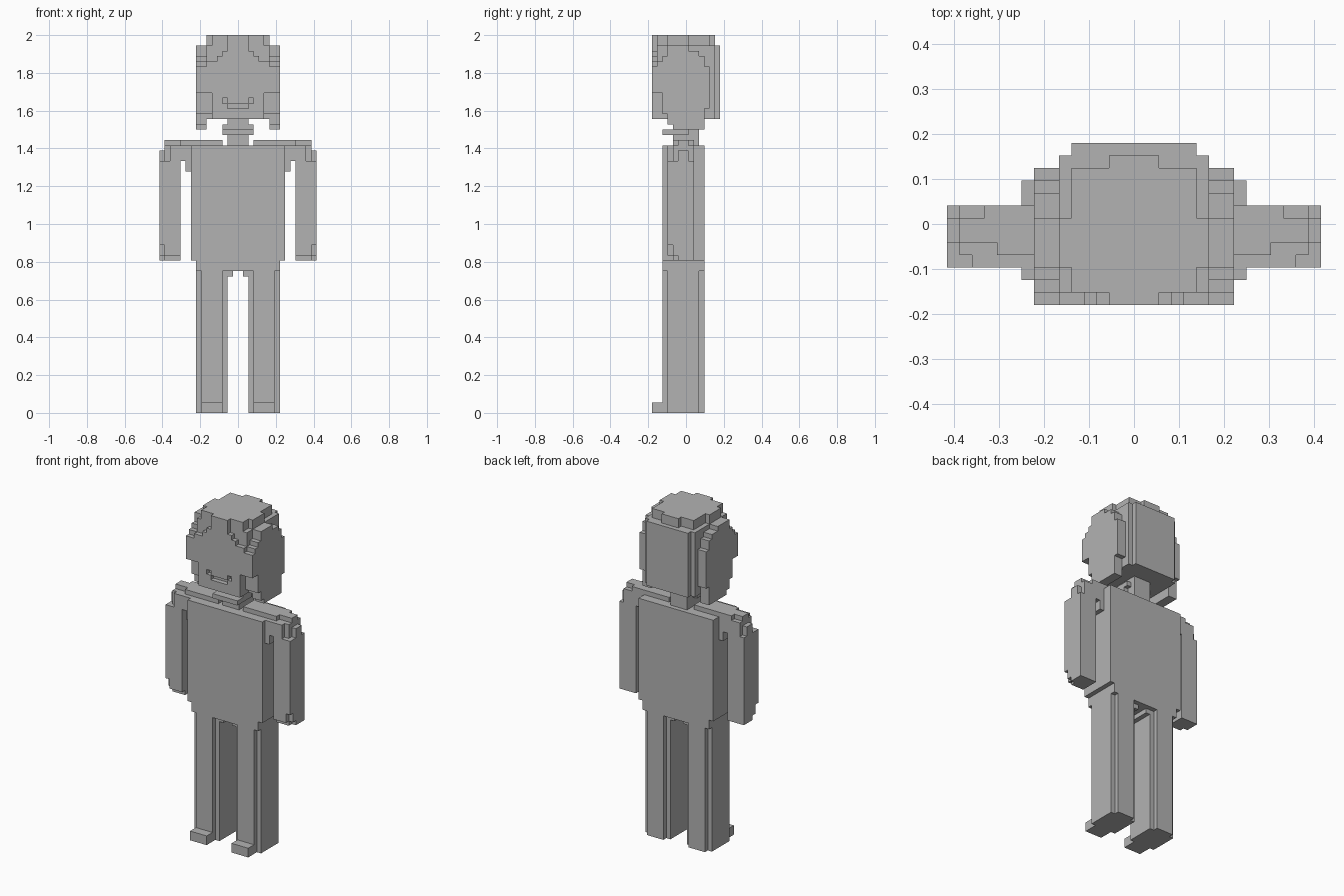
import bpy, bmesh, math

if "Cube" in bpy.data.objects:
    bpy.data.objects.remove(bpy.data.objects["Cube"])

U = 1 / 36          # edge of one block
CENTRE_Y = 6.5      # depth is counted in blocks from the front

grey = bpy.data.materials.new("plain_grey")
grey.diffuse_color = (0.45, 0.45, 0.45, 1)
grey.use_nodes = True
grey.node_tree.nodes["Principled BSDF"].inputs["Base Color"].default_value = grey.diffuse_color


def block(x0, x1, y0, y1, z0, z1):
    """Unit cells of a box given in block counts."""
    return {(x, y, z) for x in range(x0, x1) for y in range(y0, y1) for z in range(z0, z1)}


def blocks(boxes):
    return set().union(*(block(*b) for b in boxes))


def mirror(cells):
    return {(-1 - x, y, z) for x, y, z in cells}


def both(boxes):
    cells = blocks(boxes)
    return cells | mirror(cells)


# Head: stepped crown, face plate and back of the hair (right half, mirrored)
head = both([
    (0, 6, 1, 12, 57, 70),
    (0, 6, 3, 12, 56, 57),
    (0, 5, 12, 13, 56, 70),
    (0, 5, 1, 11, 70, 72), (0, 6, 3, 7, 70, 72), (0, 2, 0, 12, 70, 72),
    (0, 5, 0, 1, 57, 61), (0, 8, 0, 1, 61, 66),
    (0, 6, 0, 1, 66, 67), (0, 4, 0, 1, 67, 68),
    (0, 3, 0, 1, 68, 69), (0, 2, 0, 1, 69, 72),
    (0, 5, 0, 3, 56, 57),
])
head -= both([(5, 8, 0, 2, 56, 61)])
# Smile cut one block deep
head -= both([(0, 2, 0, 1, 58, 59), (2, 3, 0, 1, 59, 60)])

# Hair hanging over each side of the head
side_hair = blocks([
    (6, 8, 1, 2, 61, 67), (6, 8, 2, 3, 57, 68), (6, 8, 3, 7, 55, 70),
    (6, 8, 7, 9, 54, 69), (6, 8, 9, 10, 54, 68), (6, 8, 10, 11, 58, 66),
    (6, 8, 4, 10, 54, 57),
])

neck = both([(0, 2, 4, 9, 51, 56)])
collar = both([(0, 3, 2, 7, 53, 54), (0, 3, 4, 8, 54, 55)]) - neck

torso = both([(0, 9, 2, 10, 29, 51)])

# Shoulder strip over the torso and the upper arm
shoulder = blocks([
    (3, 11, 4, 8, 51, 52), (11, 12, 5, 8, 51, 52), (12, 14, 5, 7, 51, 52),
    (9, 10, 3, 8, 46, 51), (10, 11, 3, 8, 48, 51),
])

# Arm with a thinner rounded-off outer layer
arm = blocks([
    (11, 14, 4, 8, 29, 51), (11, 13, 3, 4, 30, 51), (13, 14, 3, 4, 30, 48),
    (14, 15, 3, 4, 32, 48), (14, 15, 4, 5, 30, 48),
    (14, 15, 5, 7, 29, 50), (14, 15, 7, 8, 29, 48),
])

hips = both([(0, 8, 2, 10, 27, 29), (1, 2, 3, 9, 26, 27)])

# Leg with recessed side layers
leg = blocks([(3, 7, 2, 10, 0, 27), (2, 3, 3, 9, 0, 27), (7, 8, 3, 9, 0, 27)])
foot = block(3, 7, 0, 2, 0, 2)

parts = {"head": head, "neck": neck, "collar": collar, "torso": torso, "hips": hips}
for name, cells in (("side_hair", side_hair), ("shoulder", shoulder), ("arm", arm),
                    ("leg", leg), ("foot", foot)):
    parts["right_" + name] = cells
    parts["left_" + name] = mirror(cells)

solid = set().union(*parts.values())


def build(name, cells):
    """Skin the outside of the cells and merge flat areas."""
    bm = bmesh.new()
    verts = {}

    def vert(p):
        if p not in verts:
            verts[p] = bm.verts.new((p[0] * U, (p[1] - CENTRE_Y) * U, p[2] * U))
        return verts[p]

    for c in sorted(cells):
        for axis in range(3):
            for side in (0, 1):
                n = list(c)
                n[axis] += 2 * side - 1
                if tuple(n) in solid:
                    continue
                ring = []
                for du, dv in ((0, 0), (1, 0), (1, 1), (0, 1)):
                    p = list(c)
                    p[axis] += side
                    p[(axis + 1) % 3] += du
                    p[(axis + 2) % 3] += dv
                    ring.append(vert(tuple(p)))
                bm.faces.new(ring if side else ring[::-1])
    bmesh.ops.dissolve_limit(bm, angle_limit=math.radians(1), verts=bm.verts, edges=bm.edges)
    mesh = bpy.data.meshes.new(name)
    bm.to_mesh(mesh)
    bm.free()
    mesh.materials.append(grey)
    bpy.context.collection.objects.link(bpy.data.objects.new(name, mesh))


for part_name, part_cells in parts.items():
    build(part_name, part_cells)
